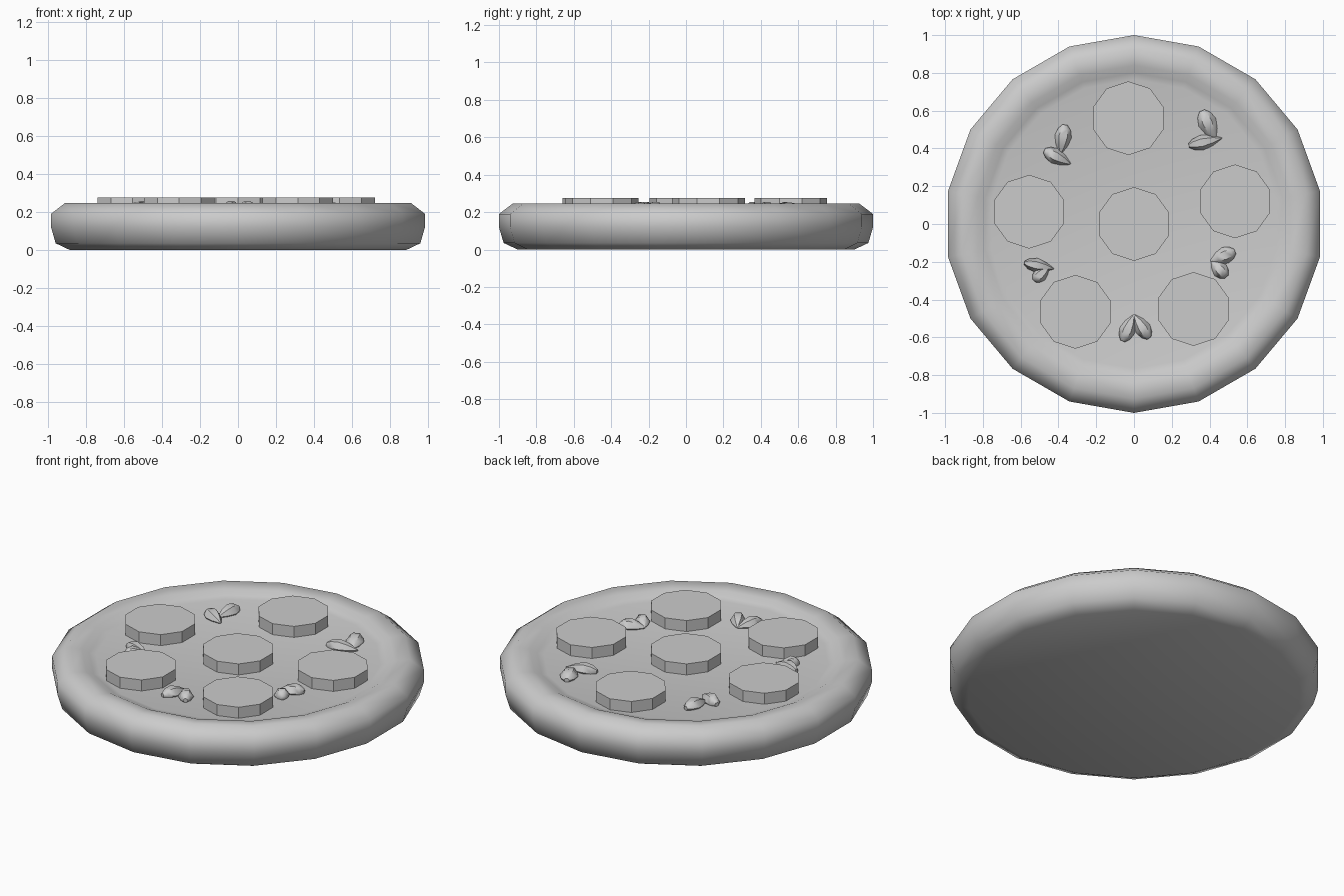
import bpy, bmesh, math
from mathutils import Vector

if "Cube" in bpy.data.objects:
    bpy.data.objects.remove(bpy.data.objects["Cube"])

GREY = (0.6, 0.6, 0.6, 1)
grey = bpy.data.materials.new("plain grey")
grey.use_nodes = True
grey.diffuse_color = GREY
grey.node_tree.nodes["Principled BSDF"].inputs["Base Color"].default_value = GREY


def finish(bm, name, angle):
    """Turn a bmesh into an object with smooth shading up to the angle."""
    bmesh.ops.recalc_face_normals(bm, faces=bm.faces)
    mesh = bpy.data.meshes.new(name)
    bm.to_mesh(mesh)
    bm.free()
    mesh.materials.append(grey)
    obj = bpy.data.objects.new(name, mesh)
    bpy.context.collection.objects.link(obj)
    bpy.ops.object.select_all(action='DESELECT')
    obj.select_set(True)
    bpy.context.view_layer.objects.active = obj
    bpy.ops.object.shade_smooth_by_angle(angle=math.radians(angle))
    return obj


def loft(name, rings, angle):
    """Skin equal rings of points and cap both ends."""
    bm = bmesh.new()
    loops = [[bm.verts.new(p) for p in ring] for ring in rings]
    count = len(loops[0])
    for a, b in zip(loops, loops[1:]):
        for i in range(count):
            j = (i + 1) % count
            bm.faces.new((a[i], a[j], b[j], b[i]))
    bm.faces.new(loops[0])
    bm.faces.new(loops[-1])
    return finish(bm, name, angle)


def circle(radius, z, sides, centre=(0, 0)):
    """Regular polygon with one corner towards +y."""
    step = math.tau / sides
    return [(centre[0] + radius * math.sin(i * step),
             centre[1] + radius * math.cos(i * step), z) for i in range(sides)]


# Base: rounded crust and sunken filling in one turned profile
profile = [(0.90, 0), (0.975, 0.035), (1, 0.12), (1, 0.19), (0.925, 0.247),
           (0.84, 0.237), (0.80, 0.218), (0.765, 0.21)]
loft("crust_and_filling", [circle(r, z, 18) for r, z in profile], 60)

# Round slices
slices = [(0, 0), (-0.03, 0.56), (-0.555, 0.065), (0.535, 0.12),
          (-0.31, -0.465), (0.315, -0.45)]
for n, centre in enumerate(slices):
    loft(f"round_slice_{n + 1}",
         [circle(0.195, z, 10, centre) for z in (0.20, 0.275)], 30)


# Leaves: pointed at the stem, blunt at the far end, with a top ridge
def leaf(name, stem, tip, width):
    start, end = Vector((*stem, 0.215)), Vector((*tip, 0.22))
    along = end - start
    side = Vector((-along.y, along.x, 0)).normalized()
    rings = []
    for t, w in ((0, 0.08), (0.3, 0.7), (0.6, 1), (0.85, 0.75), (1, 0.3)):
        ring = []
        for i in range(6):
            a = math.tau * i / 6
            ring.append(start + along * t + side * (math.cos(a) * w * width / 2)
                        + Vector((0, 0, math.sin(a) * w * 0.042)))
        rings.append(ring)
    loft(name, rings, 50)


pairs = [((-0.39, 0.37), (-0.365, 0.525), 0.09), ((-0.335, 0.317), (-0.475, 0.39), 0.085),
         ((0.43, 0.445), (0.36, 0.60), 0.10), ((0.465, 0.455), (0.29, 0.415), 0.08),
         ((-0.425, -0.237), (-0.58, -0.205), 0.075), ((-0.45, -0.225), (-0.53, -0.30), 0.075),
         ((0.405, -0.196), (0.535, -0.145), 0.09), ((0.41, -0.194), (0.49, -0.28), 0.085),
         ((0, -0.48), (-0.06, -0.62), 0.085), ((0, -0.48), (0.08, -0.605), 0.085)]
for n, (stem, tip, width) in enumerate(pairs):
    leaf(f"leaf_{n // 2 + 1}_{'ab'[n % 2]}", stem, tip, width)
